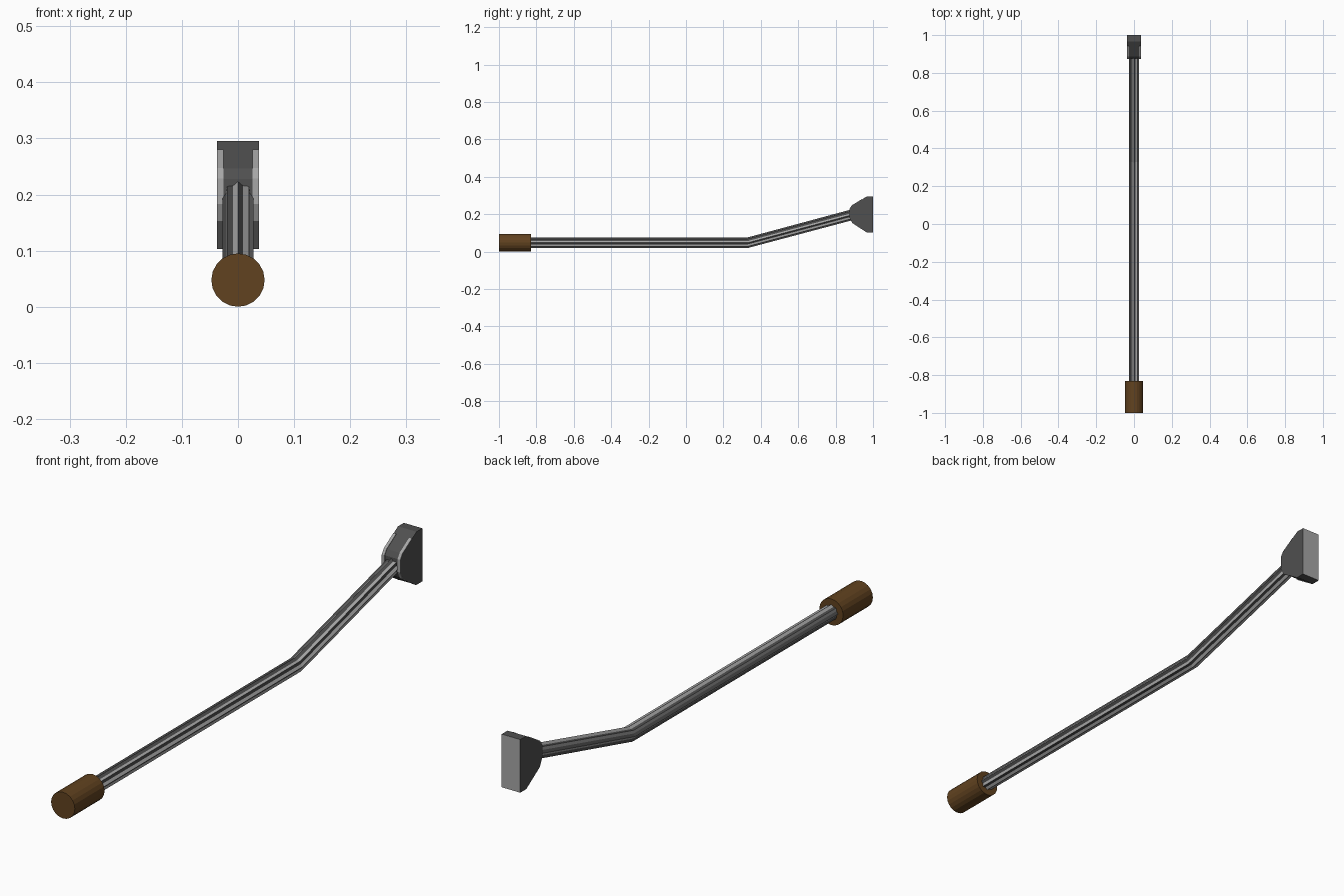
import bpy, bmesh, math
from mathutils import Vector

if "Cube" in bpy.data.objects:
    bpy.data.objects.remove(bpy.data.objects["Cube"])


def material(name, rgb):
    m = bpy.data.materials.new(name)
    m.diffuse_color = (*rgb, 1)
    m.use_nodes = True
    m.node_tree.nodes["Principled BSDF"].inputs["Base Color"].default_value = m.diffuse_color
    return m


DARK = material("dark_steel", (0.08, 0.08, 0.08))
PALE = material("pale_steel", (0.385, 0.385, 0.385))
WOOD = material("brown_grip", (0.12, 0.055, 0.014))


def loft(name, rings, *mats):
    """Skin a list of matching closed rings and cap both ends."""
    bm = bmesh.new()
    rows = [[bm.verts.new(p) for p in ring] for ring in rings]
    n = len(rows[0])
    for a, b in zip(rows, rows[1:]):
        for i in range(n):
            f = bm.faces.new((a[i], a[(i + 1) % n], b[(i + 1) % n], b[i]))
            f.material_index = i % len(mats)   # colours alternate round the ring
    bm.faces.new(rows[0])
    bm.faces.new(rows[-1])
    bmesh.ops.recalc_face_normals(bm, faces=bm.faces)
    me = bpy.data.meshes.new(name)
    bm.to_mesh(me)
    bm.free()
    for m in mats:
        me.materials.append(m)
    ob = bpy.data.objects.new(name, me)
    bpy.context.collection.objects.link(ob)
    return ob


def ring(y, z, radii, count, tilt=0.0):
    """Ring around the y axis, leaned back by tilt; radii repeat in turn."""
    pts = []
    for i in range(count):
        a = math.tau * i / count
        r = radii[i % len(radii)]
        up = r * math.cos(a)
        pts.append(Vector((r * math.sin(a), y - up * math.tan(tilt), z + up)))
    return pts


# grip
loft("grip", [ring(y, 0.0475, [0.0475], 20) for y in (-1.0, -0.83)], WOOD)

# fluted shaft with one mitred bend
FLUTE = [0.0275, 0.0225]
loft("shaft", [ring(-0.84, 0.0475, FLUTE, 16),
               ring(0.33, 0.0475, FLUTE, 16, math.radians(7.5)),
               ring(0.90, 0.2, FLUTE, 16, math.radians(15))], DARK, PALE)

# head: side profile pushed across x, pale at the back
PROFILE = [(1.0, 0.295), (0.967, 0.295), (0.888, 0.246), (0.876, 0.228),
           (0.876, 0.183), (0.89, 0.154), (0.967, 0.103), (1.0, 0.103)]
head = loft("head", [[(x, y, z) for y, z in PROFILE] for x in (-0.037, 0.037)], DARK)
head.data.materials.append(PALE)
for f in head.data.polygons:
    f.material_index = int(f.normal.y > 0.9)

# pale rims along both edges of the curved head front
front = [(0.942, 0.2795)] + PROFILE[2:6] + [(0.967, 0.103)]
outer = [(y - 0.002, z + (0.001 if z > 0.21 else -0.001 if 0.11 < z < 0.16 else 0))
         for y, z in front]
for side, x0, x1 in (("left", -0.0371, -0.026), ("right", 0.026, 0.0371)):
    loft(side + "_rim", [[(x, y, z) for y, z in front + outer[::-1]]
                         for x in (x0, x1)], PALE)
